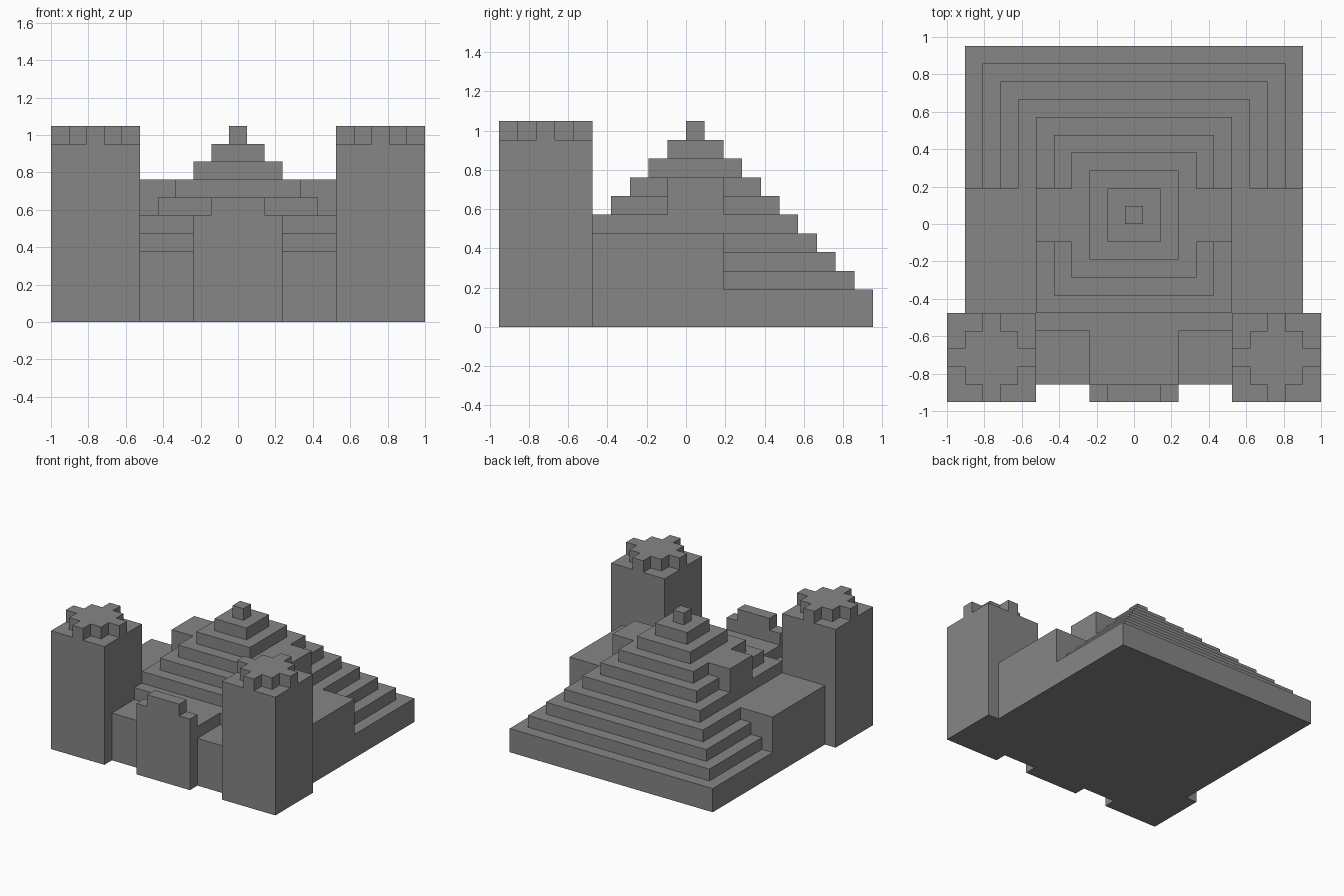
import bpy
import bmesh

U = 2 / 21  # size of one building block

default = bpy.data.objects.get("Cube")
if default:
    bpy.data.objects.remove(default, do_unlink=True)

stone = bpy.data.materials.new("grey_stone")
stone.use_nodes = True
GREY = (0.24, 0.24, 0.24, 1)
stone.diffuse_color = GREY
stone.node_tree.nodes["Principled BSDF"].inputs["Base Color"].default_value = GREY


def prism(name, outline, bottom, top):
    """Upright prism over a counter-clockwise outline, in block units."""
    bm = bmesh.new()
    base = bm.faces.new([bm.verts.new((x * U, y * U, bottom * U)) for x, y in outline])
    raised = bmesh.ops.extrude_face_region(bm, geom=[base], use_keep_orig=True)
    verts = [v for v in raised["geom"] if isinstance(v, bmesh.types.BMVert)]
    bmesh.ops.translate(bm, verts=verts, vec=(0, 0, (top - bottom) * U))
    bmesh.ops.recalc_face_normals(bm, faces=bm.faces)
    mesh = bpy.data.meshes.new(name)
    bm.to_mesh(mesh)
    bm.free()
    mesh.materials.append(stone)
    obj = bpy.data.objects.new(name, mesh)
    bpy.context.collection.objects.link(obj)
    return obj


def box(name, x0, x1, y0, y1, bottom, top):
    return prism(name, [(x0, y0), (x1, y0), (x1, y1), (x0, y1)], bottom, top)


# Wide terrace carrying the front half of the pyramid
box("terrace", -9.5, 9.5, -5, 2, 0, 5)

# Lower tiers step down behind the terrace, upper tiers go all the way round
for top in range(2, 12):
    reach = 11.5 - top
    front = 2 if top <= 5 else 0.5 - reach
    bottom = 0 if top == 2 else top - 1
    box(f"pyramid_tier_{top - 1}", -reach, reach, front, reach + 0.5, bottom, top)

# Cross block passing through the upper tiers
box("cross_block", -5.5, 5.5, -1, 2, 6, 8)

# Forecourt, gate passage and gatehouse
box("forecourt", -5.5, 5.5, -6, -5, 0, 5)
box("gate_passage", -2.5, 2.5, -9, -6, 0, 5)
box("gatehouse_front", -2.5, 2.5, -10, -9, 0, 6)
box("gatehouse_merlon", -1.5, 1.5, -10, -9, 6, 7)

# Crown outline: one corner turned four times
quarter = [(2.5, 0.5), (1.5, 0.5), (1.5, 1.5), (0.5, 1.5), (0.5, 2.5)]
crown = []
for _ in range(4):
    crown += quarter
    quarter = [(-y, x) for x, y in quarter]

# Curtain walls and corner towers on both sides
for side, s in (("left", 1), ("right", -1)):
    inner, outer = sorted((2.5 * s, 5.5 * s))
    box(f"{side}_curtain_wall", inner, outer, -9, -6, 0, 4)
    box(f"{side}_tower", 8 * s - 2.5, 8 * s + 2.5, -10, -5, 0, 10)
    prism(f"{side}_tower_crown", [(x + 8 * s, y - 7.5) for x, y in crown], 10, 11)
